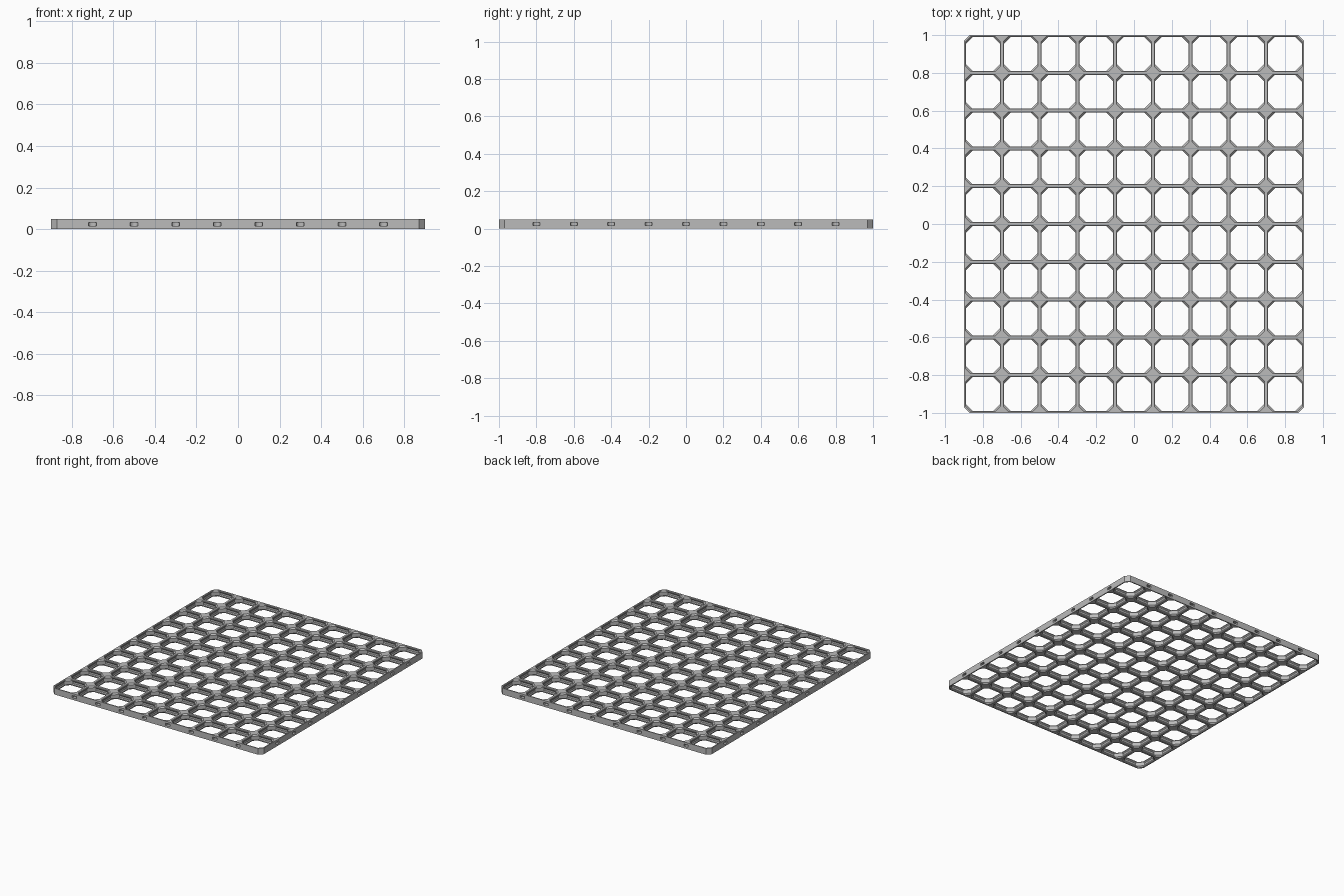
import bpy, bmesh, math
from mathutils import Matrix

if "Cube" in bpy.data.objects:
    bpy.data.objects.remove(bpy.data.objects["Cube"])

NX, NY = 9, 10            # cells across and deep
U = 0.2 / 28              # unit scale: one cell is 28 wide
H = 14 * U                # half a cell
T = 6.8 * U               # panel thickness
CH = 4.2 * U              # clipped board corner

grey = bpy.data.materials.new("light_grey")
grey.diffuse_color = (0.5, 0.5, 0.5, 1)
grey.use_nodes = True
grey.node_tree.nodes["Principled BSDF"].inputs["Base Color"].default_value = grey.diffuse_color

# Cell wall section: height, rib half-thickness, corner gusset distance along diagonal
LEVELS = [(0, 1.1, 4.17), (0.4, 1.5, 4.57), (1.4, 1.5, 5.57), (2.4, 0.8, 5.57),
          (4.4, 0.8, 5.57), (5.4, 1.5, 5.57), (6.4, 1.5, 4.57), (6.8, 1.1, 4.17)]


def octagon(half, leg):
    """Square of given half size whose corners are clipped at `leg` from half."""
    a, b = half, leg
    return [(a, -b), (a, b), (b, a), (-b, a), (-a, b), (-a, -b), (-b, -a), (b, -a)]


def add_cell(bm, cx, cy, is_board_corner):
    def ring(pts, z):
        return [bm.verts.new((cx + x, cy + y, z)) for x, y in pts]

    # lofted opening
    loops = []
    for z, s, c in LEVELS:
        half = H - s * U
        loops.append(ring(octagon(half, 2 * H - c * U * math.sqrt(2) - half), z * U))
    for lo, hi in zip(loops, loops[1:]):
        for i in range(8):
            j = (i + 1) % 8
            bm.faces.new((lo[i], lo[j], hi[j], hi[i]))
    # top and bottom faces out to the cell border
    for loop, z in ((loops[0], 0), (loops[-1], T)):
        outer = ring(octagon(H, H - CH), z)
        for i in range(8):
            j = (i + 1) % 8
            bm.faces.new((loop[i], loop[j], outer[j], outer[i]))
        for i, (sx, sy) in zip((1, 3, 5, 7), ((1, 1), (-1, 1), (-1, -1), (1, -1))):
            if not is_board_corner(sx, sy):
                tip = bm.verts.new((cx + sx * H, cy + sy * H, z))
                bm.faces.new((outer[i], tip, outer[(i + 1) % 8]))


def finish(bm, name):
    bmesh.ops.recalc_face_normals(bm, faces=bm.faces[:])
    mesh = bpy.data.meshes.new(name)
    bm.to_mesh(mesh)
    bm.free()
    mesh.materials.append(grey)
    ob = bpy.data.objects.new(name, mesh)
    bpy.context.collection.objects.link(ob)
    return ob


# Grid panel
bm = bmesh.new()
for ix in range(NX):
    for iy in range(NY):
        def clipped(sx, sy, ix=ix, iy=iy):
            return ix == (NX - 1 if sx > 0 else 0) and iy == (NY - 1 if sy > 0 else 0)
        add_cell(bm, (2 * ix - NX + 1) * H, (2 * iy - NY + 1) * H, clipped)
bmesh.ops.remove_doubles(bm, verts=bm.verts[:], dist=1e-5)
# outer rim: raise the open bottom border to the top
rim = [e for e in bm.edges if e.is_boundary and e.verts[0].co.z < 1e-4]
raised = bmesh.ops.extrude_edge_only(bm, edges=rim)["geom"]
for v in raised:
    if isinstance(v, bmesh.types.BMVert):
        v.co.z = T
bmesh.ops.remove_doubles(bm, verts=bm.verts[:], dist=1e-5)
panel = finish(bm, "grid_panel")

# Connector slots in the rim, one at each rib end
slot = [(-1, -2.6), (0.6, -2.6), (1.2, -2.4), (1.8, -2.6)]
slot += [(1.8 + 2.1 * math.cos(a), 2.6 * math.sin(a))
         for a in (math.radians(d) for d in range(-60, 61, 20))]
slot += [(x, -y) for x, y in reversed(slot[:4])]
bm = bmesh.new()


def add_slot(x, y, angle):
    m = Matrix.Translation((x, y, T / 2 - 1.2 * U)) @ Matrix.Rotation(angle, 4, 'Z')
    face = bm.faces.new([bm.verts.new(m @ Matrix.Scale(U, 4) @ Matrix.Translation((px, py, 0)).translation)
                         for px, py in slot])
    top = bmesh.ops.extrude_face_region(bm, geom=[face])["geom"]
    bmesh.ops.translate(bm, vec=(0, 0, 2.4 * U),
                        verts=[g for g in top if isinstance(g, bmesh.types.BMVert)])


for side in (-1, 1):
    for i in range(1, NX):
        add_slot((2 * i - NX) * H, side * NY * H, -side * math.pi / 2)
    for i in range(1, NY):
        add_slot(side * NX * H, (2 * i - NY) * H, 0 if side < 0 else math.pi)
cutter = finish(bm, "slot_cutter")

# Cut the slots, then drop the cutter
mod = panel.modifiers.new("slots", 'BOOLEAN')
mod.operation = 'DIFFERENCE'
mod.solver = 'EXACT'
mod.object = cutter
bpy.context.view_layer.objects.active = panel
panel.select_set(True)
bpy.ops.object.modifier_apply(modifier=mod.name)
bpy.data.objects.remove(cutter, do_unlink=True)
